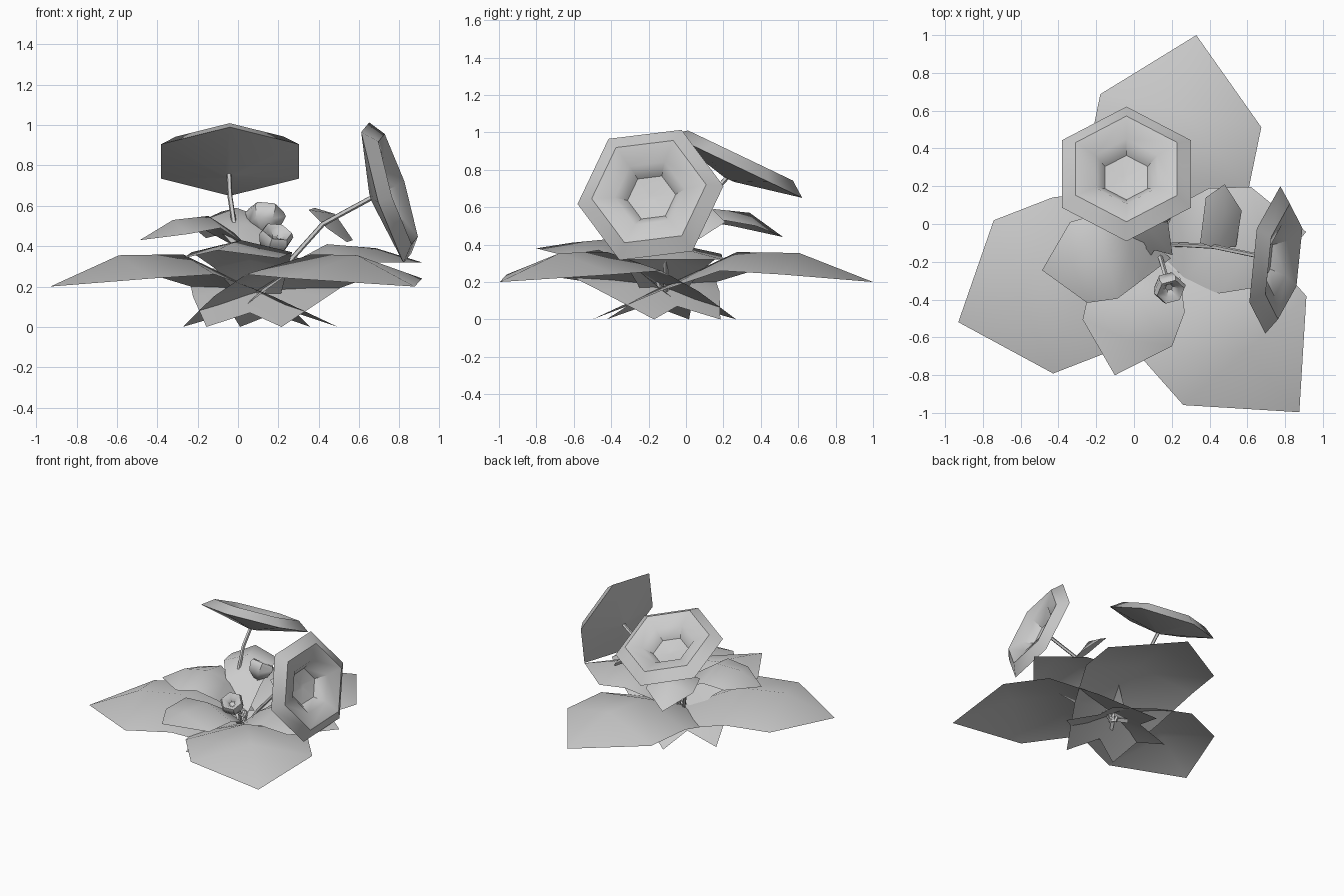
import bpy, math
from mathutils import Vector

if "Cube" in bpy.data.objects:
    bpy.data.objects.remove(bpy.data.objects["Cube"])

CENTRE = Vector((0.1, -0.12, 0))


def make(name, verts, faces, angle=35):
    me = bpy.data.meshes.new(name)
    me.from_pydata([tuple(v) for v in verts], [], faces)
    me.update()
    ob = bpy.data.objects.new(name, me)
    bpy.context.collection.objects.link(ob)
    bpy.ops.object.select_all(action='DESELECT')
    ob.select_set(True)
    bpy.context.view_layer.objects.active = ob
    bpy.ops.object.shade_smooth_by_angle(angle=math.radians(angle))
    return ob


def leaf(name, deg, rows, tip):
    """Rows are (midrib distance, midrib z, edge distance, half width, edge z)."""
    a = math.radians(deg)
    d = Vector((math.cos(a), math.sin(a), 0))
    p = Vector((-d.y, d.x, 0))
    verts, faces = [], []
    for s, z, es, w, ez in rows:
        verts.append(CENTRE + d * es - p * w + Vector((0, 0, ez)))
        verts.append(CENTRE + d * s + Vector((0, 0, z)))
        verts.append(CENTRE + d * es + p * w + Vector((0, 0, ez)))
    verts.append(CENTRE + d * tip[0] + Vector((0, 0, tip[1])))
    n = len(rows)
    for i in range(n - 1):
        for k in range(2):
            b = i * 3 + k
            faces.append((b, b + 3, b + 4, b + 1))
    b, t = (n - 1) * 3, n * 3
    faces += [(b, t, b + 1), (b + 1, t, b + 2)]
    make(name, verts, faces, 60)


def lathe(name, centre, normal, ref, profile, sides=6):
    """Spin a (radius, height) profile around a tilted axis."""
    n = Vector(normal).normalized()
    u = Vector(ref)
    u = (u - n * u.dot(n)).normalized()
    v = n.cross(u)
    c = Vector(centre)
    verts, faces = [], []
    for r, h in profile:
        for i in range(sides):
            a = 2 * math.pi * i / sides
            verts.append(c + n * h + (u * math.cos(a) + v * math.sin(a)) * r)
    for j in range(len(profile) - 1):
        for i in range(sides):
            k = (i + 1) % sides
            faces.append((j * sides + i, j * sides + k, (j + 1) * sides + k, (j + 1) * sides + i))
    faces.append(tuple(reversed(range(sides))))
    faces.append(tuple(range((len(profile) - 1) * sides, len(profile) * sides)))
    make(name, verts, faces, 45)


def stem(name, pts, r=0.013, sides=5):
    pts = [Vector(p) for p in pts]
    verts, faces = [], []
    for i, p in enumerate(pts):
        t = (pts[min(i + 1, len(pts) - 1)] - pts[max(i - 1, 0)]).normalized()
        u = t.cross(Vector((0.3, -0.9, 0.1))).normalized()
        v = t.cross(u)
        for k in range(sides):
            a = 2 * math.pi * k / sides
            verts.append(p + (u * math.cos(a) + v * math.sin(a)) * r)
    for j in range(len(pts) - 1):
        for i in range(sides):
            k = (i + 1) % sides
            faces.append((j * sides + i, j * sides + k, (j + 1) * sides + k, (j + 1) * sides + i))
    make(name, verts, faces)


# large heart-shaped leaves, their two base lobes reach the ground behind the centre
for i, (deg, length) in enumerate(((78.4, 1.143), (201.2, 1.105), (311.5, 1.17))):
    leaf(f"large_leaf_{i + 1}", deg, [
        (-0.2, 0.07, -0.35, 0.19, 0.0), (0.05, 0.2, 0.05, 0.34, 0.15),
        (0.4, 0.36, 0.4, 0.435, 0.26), (0.74, 0.355, 0.735, 0.435, 0.24)], (length, 0.2))

# middle and upper leaves, narrowing to the centre: angle, length, half width, ridge z, tip z, base z
for i, (deg, L, w, ridge, tip, base) in enumerate((
        (253.5, 0.71, 0.26, 0.43, 0.38, 0.13), (5.5, 0.815, 0.28, 0.41, 0.32, 0.12),
        (192, 0.6, 0.23, 0.55, 0.43, 0.28), (112, 0.69, 0.18, 0.59, 0.44, 0.33))):
    leaf(f"middle_leaf_{i + 1}", deg, [
        (-0.02, base, -0.08, 0.08, base - 0.02),
        (0.2 * L, (ridge + base) / 2 + 0.05, 0.17 * L, 0.72 * w, ridge - 0.14),
        (0.42 * L, ridge, 0.4 * L, w, ridge - 0.06),
        (0.72 * L, ridge - 0.02, 0.67 * L, w * 0.95, ridge - 0.09)], (L, tip))

# small tilted leaf
G = [(0.35, -0.10, 0.58), (0.44, -0.13, 0.49), (0.54, -0.12, 0.42),
     (0.38, 0.14, 0.59), (0.48, 0.06, 0.56), (0.57, 0.07, 0.43), (0.48, 0.21, 0.52)]
make("small_leaf", G, [(0, 1, 4, 3), (1, 2, 5, 4), (3, 4, 6), (4, 5, 6)], 60)

# open flowers
FLOWER = [(0.03, -0.08), (0.395, 0.0), (0.31, 0.062), (0.19, 0.03), (0.13, -0.045), (0.02, -0.06)]
lathe("upper_flower", (-0.04, 0.265, 0.82), (0, 0.43, 0.9), (0, 0.9, -0.43), FLOWER)
lathe("side_flower", (0.735, -0.19, 0.665), (1, -0.14, 0.31), (-0.09, 0.17, 0.355), FLOWER)

# half-open buds
BUD = [(0.02, -0.08), (0.07, -0.04), (0.088, 0.02), (0.075, 0.045), (0.045, 0.03), (0.02, 0.0)]
lathe("back_bud", (0.135, 0.09, 0.54), (0.1, 0.5, 0.87), (1, 0, 0), [(r * 1.15, h) for r, h in BUD])
lathe("front_bud", (0.185, -0.335, 0.435), (0.2, -0.5, 0.75), (1, 0.2, 0), BUD)

# stems
stem("upper_flower_stem", [(0.1, -0.1, 0.1), (-0.01, 0.0, 0.45), (-0.04, 0.12, 0.65), (-0.045, 0.22, 0.76)])
stem("side_flower_stem", [(0.12, -0.11, 0.12), (0.25, -0.11, 0.32), (0.42, -0.12, 0.51), (0.66, -0.17, 0.64)])
stem("back_bud_stem", [(0.11, -0.11, 0.1), (0.13, -0.05, 0.35), (0.135, 0.06, 0.49)])
stem("front_bud_stem", [(0.12, -0.12, 0.1), (0.14, -0.18, 0.3), (0.175, -0.3, 0.39)])
